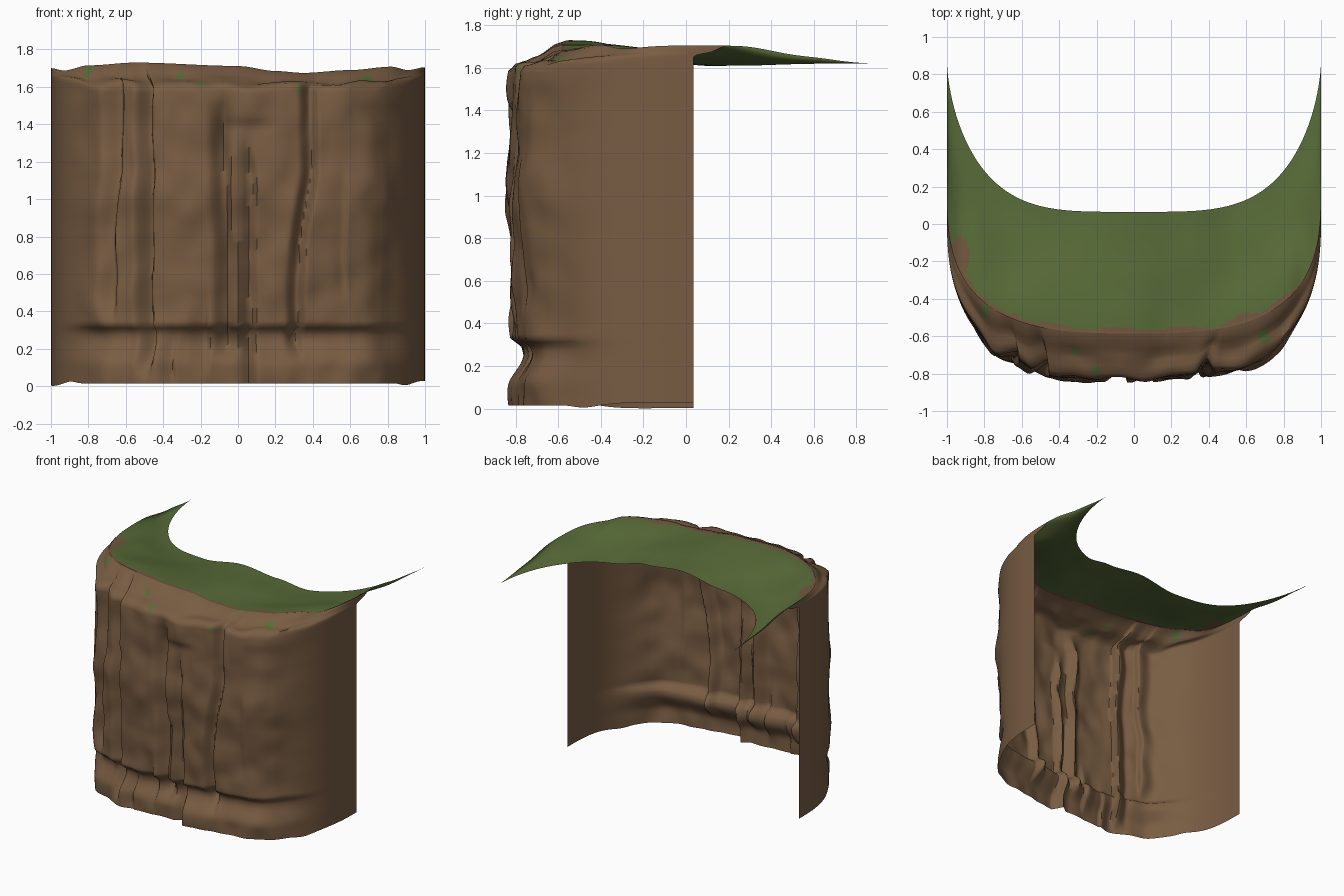
import bpy, bmesh, math
from mathutils import Vector, noise

if "Cube" in bpy.data.objects:
    bpy.data.objects.remove(bpy.data.objects["Cube"])

COLS, WALL_ROWS, GRASS_ROWS = 260, 80, 22


def material(name, rgb):
    m = bpy.data.materials.new(name)
    m.diffuse_color = (*rgb, 1)
    m.use_nodes = True
    m.node_tree.nodes["Principled BSDF"].inputs["Base Color"].default_value = m.diffuse_color
    return m


rock = material("brown rock", (0.188, 0.107, 0.055))
soil = material("reddish soil", (0.165, 0.095, 0.050))
grass = material("green grass", (0.098, 0.147, 0.040))


def smooth(a, b, v):
    t = max(0.0, min(1.0, (v - a) / (b - a)))
    return t * t * (3 - 2 * t)


def lerp_table(table, v):
    for (a, fa), (b, fb) in zip(table, table[1:]):
        if v <= b:
            return fa + (fb - fa) * smooth(a, b, v)
    return table[-1][1]


def curve(t, n, depth, y0):
    """Rounded plan curve running from the left end, round the front, to the right end."""
    c, s = -math.cos(t), max(0, math.sin(t))
    return math.copysign(abs(c) ** (2 / n), c), y0 - depth * s ** (2 / n)


# Vertical cracks: x, width, depth, bottom, top, sideways shift with height
CRACKS = [(-0.66, 0.05, 0.045, 0.4, 1.75, 0.02), (-0.47, 0.045, 0.08, 0.1, 1.75, 0.0),
          (-0.05, 0.05, 0.075, 0.2, 1.55, -0.02), (0.07, 0.04, 0.055, -0.2, 1.35, 0.0),
          (0.34, 0.045, 0.065, 0.2, 1.75, 0.07), (-0.17, 0.05, 0.03, 0.1, 0.5, 0.0),
          (-0.35, 0.04, 0.025, 0.0, 0.35, 0.0), (0.55, 0.06, 0.015, 0.5, 1.2, 0.0)]
# Front profile: height, bulge
PROFILE = [(0, 0.0), (0.11, 0.0), (0.26, -0.06), (0.285, -0.055),
           (0.335, 0.0), (0.6, 0.0), (0.85, 0.003), (1.0, 0.015), (1.2, 0.008), (1.5, 0), (1.65, -0.01)]
# Broad slabs across the front: x, bulge
SLABS = [(-0.9, 0), (-0.72, 0.03), (-0.6, 0.01), (-0.53, 0.02), (-0.4, 0.02), (-0.1, 0.0),
         (0.3, -0.008), (0.42, 0.0), (0.6, 0.018), (0.75, 0.018), (0.92, 0)]
RIM_Z = [(-1, 1.70), (-0.93, 1.688), (-0.8, 1.715), (-0.55, 1.73), (0, 1.712), (0.2, 1.685),
         (0.35, 1.675), (0.6, 1.69), (0.82, 1.708), (0.91, 1.69), (1, 1.705)]
# Height of the back edge of the grass
BACK_Z = [(-1, 1.62), (-0.7, 1.615), (-0.35, 1.63), (0, 1.68), (0.3, 1.65), (0.55, 1.608), (0.8, 1.61), (1, 1.62)]


def relief(x, z):
    d = lerp_table(PROFILE, z) + lerp_table(SLABS, x)
    d += 0.026 * noise.noise(Vector((x * 3, 0.4, z * 2.5))) + 0.016 * noise.noise(Vector((x * 8, 3, z * 6)))
    # Hollow under a small overhang
    d -= 0.02 * smooth(0.9, 1.38, z) * (1 - smooth(1.38, 1.45, z)) * (1 - smooth(0.08, 0.2, abs(x - 0.05)))
    # Foot set back to the left of the central step
    d -= 0.03 * (1 - smooth(0.18, 0.3, z)) * smooth(-0.45, -0.2, x) * (1 - smooth(0.07, 0.09, x))
    for cx, w, depth, z0, z1, shift in CRACKS:
        cx += 0.018 * noise.noise(Vector((cx * 9, 7, z * 3))) + shift * smooth(0.7, 1.2, z)
        on = smooth(z0 - 0.08, z0 + 0.08, z) * (1 - smooth(z1 - 0.2, z1 + 0.05, z))
        # Gentle shoulder on the left, sharp step on the right
        d -= depth * on * (smooth(cx - 2 * w, cx, x) if x < cx else 1 - smooth(cx, cx + w * 0.5, x))
    return d


def wall_point(t, z):
    x, y = curve(t, 2.65, 0.862, 0.035)
    f = smooth(0, 0.3, 1 - abs(x))
    d = relief(x, z) * f
    n = Vector((x * 0.7, -1)).normalized()
    return Vector((x + n.x * d, y + n.y * d, z))


def rim_point(t):
    x, y = curve(t, 3.0, 0.785, 0.2)
    return Vector((x, y, lerp_table(RIM_Z, x)))


def build(name, columns, mats, rule):
    bm = bmesh.new()
    grid = [[bm.verts.new(p) for p in col] for col in columns]
    for a, b in zip(grid, grid[1:]):
        for j in range(len(a) - 1):
            face = bm.faces.new((a[j], b[j], b[j + 1], a[j + 1]))
            face.material_index = rule(face.calc_center_median())
    me = bpy.data.meshes.new(name)
    bm.to_mesh(me)
    bm.free()
    ob = bpy.data.objects.new(name, me)
    bpy.context.collection.objects.link(ob)
    for m in mats:
        me.materials.append(m)
    bpy.context.view_layer.objects.active = ob
    ob.select_set(True)
    bpy.ops.object.shade_smooth_by_angle(angle=math.radians(65))
    ob.select_set(False)


params = [math.pi * i / COLS for i in range(COLS + 1)]

# Cliff wall with a shelf sloping back to the grass rim
wall = []
for t in params:
    x = curve(t, 2.65, 1, 0)[0]
    base = 0.015 + 0.013 * math.sin((x - 0.82 * math.copysign(1, x)) * -28) * smooth(0.82, 0.92, abs(x))
    top = 1.59 + 0.06 * smooth(0.7, 1, abs(x)) + 0.015 * noise.noise(Vector((x * 5, 0, 9)))
    col = [wall_point(t, base + (top - base) * j / WALL_ROWS) for j in range(WALL_ROWS + 1)]
    edge, rim = col[-1], rim_point(t)
    for s, h in ((0.08, 0.18), (0.25, 0.3), (0.42, 0.38), (0.52, 0.46), (0.66, 0.64), (0.82, 0.88), (1, 1)):
        p = edge.lerp(rim, s)
        p.z = edge.z + (rim.z - edge.z) * h
        p.z += 0.025 * noise.noise(Vector((x * 7, s * 3, 2))) * (1 - s) * smooth(0, 0.2, 1 - abs(x))
        col.append(p)
    wall.append(col)

MOSS = [(0.69, -0.60, 0.035), (-0.31, -0.68, 0.025), (0.34, -0.81, 0.03), (-0.8, -0.47, 0.03), (-0.2, -0.79, 0.025)]


def wall_colour(c):
    return int(c.z > 1.57 and any(math.hypot(c.x - x, c.y - y) < r for x, y, r in MOSS))


build("cliff_wall", wall, [rock, grass], wall_colour)

# Grass sheet from the rim to the scooped back edge
top = []
for t in params:
    rim = rim_point(t)
    x = rim.x
    back = 0.065 + 0.81 * (1 - max(0, 1 - abs(x) ** 4) ** 0.6)
    back_z = lerp_table(BACK_Z, x)
    col = []
    for j in range(GRASS_ROWS + 1):
        s = (j / GRASS_ROWS) ** 1.5
        y = rim.y + (back - rim.y) * s
        z = rim.z + (back_z - rim.z) * smooth(-0.1, 1.05, s) ** 1.1
        z += 0.02 * noise.noise(Vector((x * 3, y * 3, 5))) * math.sin(math.pi * s)
        col.append(Vector((x, y, z) if j else rim))
    top.append(col)


def grass_colour(c):
    x = min(1, abs(c.x))
    rim_y = 0.2 - 0.785 * (1 - x ** 3) ** (1 / 3)
    width = 0.025 + 0.05 * noise.noise(Vector((c.x * 6, 1, 1)))
    left_patch = math.hypot((c.x + 0.93) * 2, c.y + 0.17) < 0.1
    return int(c.y - rim_y < width or left_patch)


build("grass_top", top, [grass, soil], grass_colour)
